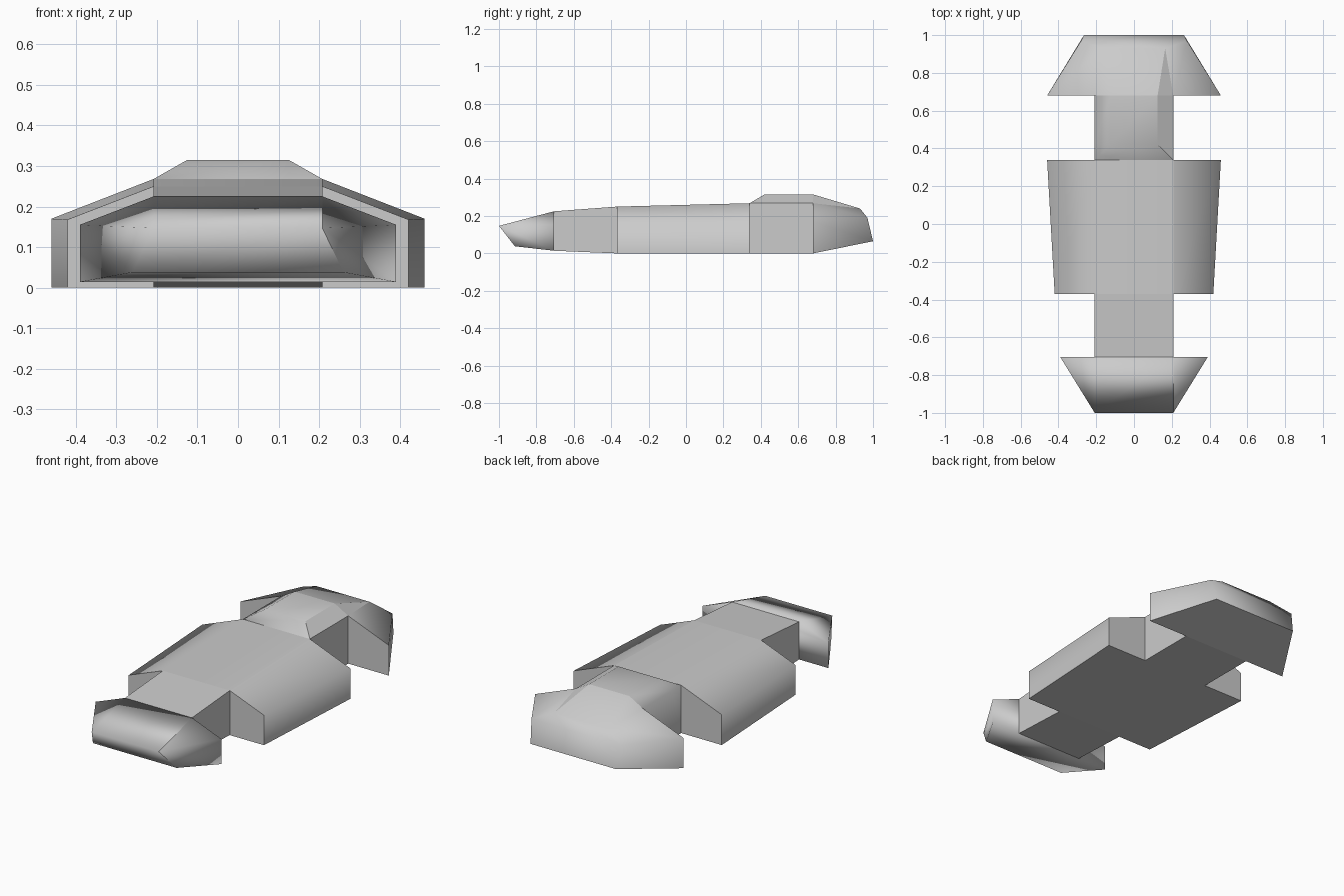
import bpy
import bmesh
import math

cube = bpy.data.objects.get("Cube")
if cube:
    bpy.data.objects.remove(cube, do_unlink=True)

grey = bpy.data.materials.new("plain_grey")
grey.use_nodes = True
colour = (0.6, 0.6, 0.6, 1)
grey.diffuse_color = colour
grey.node_tree.nodes["Principled BSDF"].inputs["Base Color"].default_value = colour


def loft(name, rings, angle, caps=True):
    """Skin mirrored half-sections, each listed from ridge to floor."""
    bm = bmesh.new()
    loops = []
    for ring in rings:
        left = [bm.verts.new(p) for p in ring]
        right = [bm.verts.new((-x, y, z)) for x, y, z in ring]
        loops.append(left + right[::-1])
    n = len(loops[0])
    for a, b in zip(loops, loops[1:]):
        for i in range(n):
            j = (i + 1) % n
            bm.faces.new((a[i], a[j], b[j], b[i]))
    if caps:
        for loop in (loops[0], loops[-1]):
            for i in range(n // 2 - 1):
                bm.faces.new((loop[i], loop[i + 1], loop[n - 2 - i], loop[n - 1 - i]))
    bmesh.ops.remove_doubles(bm, verts=bm.verts, dist=0.001)
    bmesh.ops.recalc_face_normals(bm, faces=bm.faces)
    # crease along the left ridge
    for e in bm.edges:
        if all(0 < v.co.x < 0.27 for v in e.verts):
            e.smooth = False
    mesh = bpy.data.meshes.new(name)
    bm.to_mesh(mesh)
    bm.free()
    mesh.materials.append(grey)
    obj = bpy.data.objects.new(name, mesh)
    bpy.context.collection.objects.link(obj)
    bpy.ops.object.select_all(action="DESELECT")
    obj.select_set(True)
    bpy.context.view_layer.objects.active = obj
    bpy.ops.object.shade_smooth_by_angle(angle=math.radians(angle))
    return obj


W = 0.208          # half width of the central spine
NOSE, MID, WAIST, TAIL = -0.705, -0.37, 0.34, 0.68

# Wedge nose with swept front fenders
tip = (W, -1, 0.147)
loft("nose", [
    [tip, tip, (0.26, -0.915, 0.038)],
    [(W, NOSE, 0.225), (0.39, NOSE, 0.155), (0.39, NOSE, 0.014)],
], 125)

# Narrow front neck
loft("front_neck", [
    [(W, NOSE, 0.225), (W, NOSE, 0.014)],
    [(W, MID, 0.25), (W, MID, 0)],
], 75, caps=False)

# Wide middle body with side pods
loft("middle_body", [
    [(W, MID, 0.25), (0.42, MID, 0.168), (0.42, MID, 0)],
    [(W, WAIST, 0.268), (0.46, WAIST, 0.17), (0.46, WAIST, 0)],
], 75)

# Rear neck rising into the raised roof
shoulder = (W, WAIST, 0.268)
loft("rear_neck", [
    [shoulder, shoulder, (W, WAIST, 0)],
    [(0.125, 0.42, 0.315), (W, 0.42, 0.268), (W, 0.42, 0)],
    [(0.125, TAIL, 0.315), (W, TAIL, 0.268), (W, TAIL, 0)],
], 75, caps=False)

# Tapered tail with rear fenders
roof_end = (0.165, 0.93, 0.24)
loft("tail", [
    [(0.125, TAIL, 0.315), (W, TAIL, 0.268), (0.46, TAIL, 0.17), (0.46, TAIL, 0)],
    [roof_end, roof_end, (0.28, 0.97, 0.19), (0.265, 1, 0.065)],
], 75)
